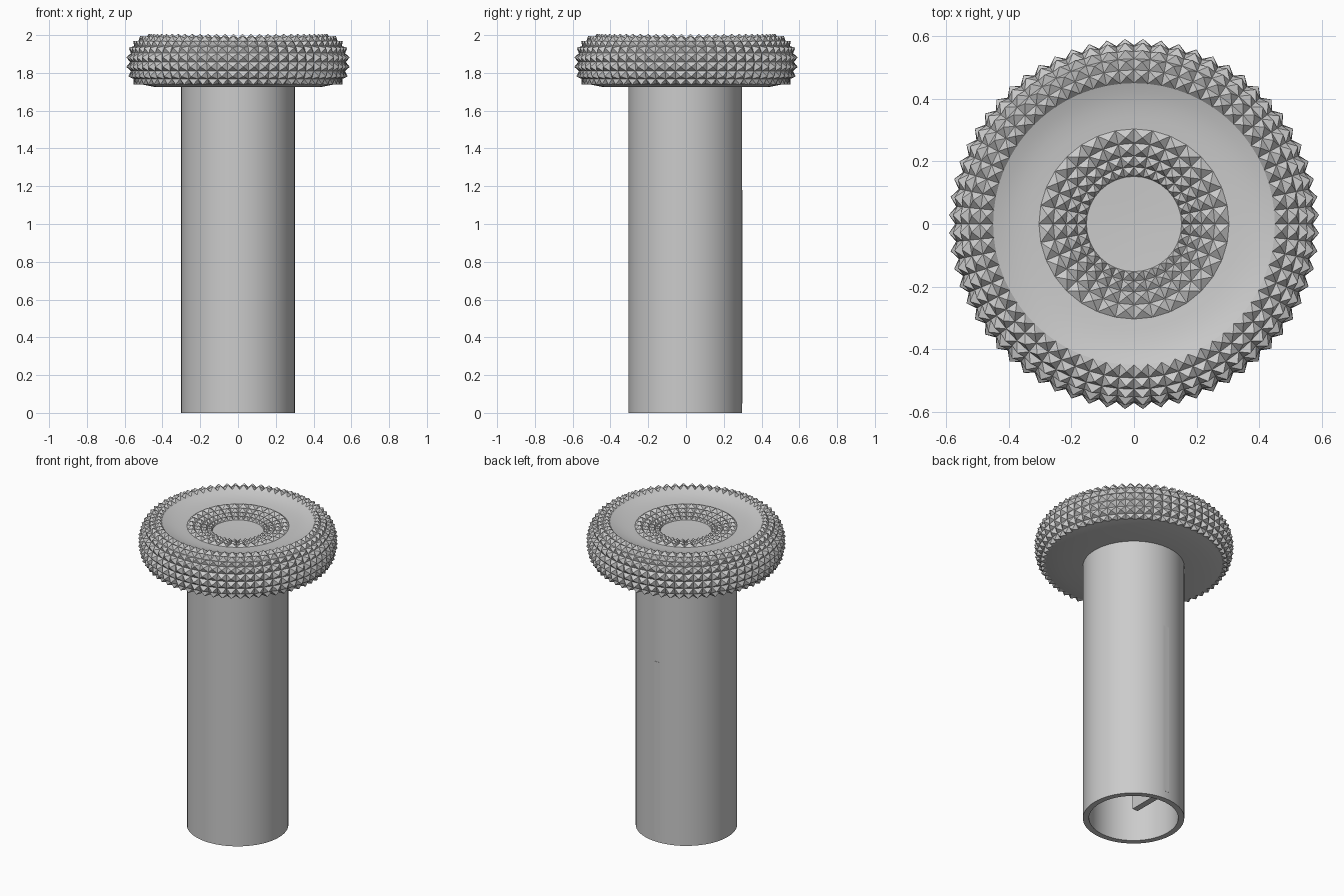
import bpy, bmesh, math

if "Cube" in bpy.data.objects:
    bpy.data.objects.remove(bpy.data.objects["Cube"])

steel = bpy.data.materials.new("plain grey")
steel.diffuse_color = (0.6, 0.6, 0.6, 1)
steel.use_nodes = True
steel.node_tree.nodes["Principled BSDF"].inputs["Base Color"].default_value = steel.diffuse_color


def lathe(name, profile, segs, smooth=True, stud=None, y=0.0):
    """Spin (radius, z) points about z; stud = pyramid height on every face."""
    bm = bmesh.new()
    rings = []
    for r, z in profile:
        if r == 0:
            rings.append([bm.verts.new((0, y, z))] * segs)
        else:
            rings.append([bm.verts.new((r * math.cos(2 * math.pi * j / segs),
                                        y + r * math.sin(2 * math.pi * j / segs), z))
                          for j in range(segs)])
    for a, b in zip(rings, rings[1:]):
        for j in range(segs):
            k = (j + 1) % segs
            corners = list(dict.fromkeys((a[j], a[k], b[k], b[j])))
            bm.faces.new(corners)
    bm.normal_update()
    if stud:
        bmesh.ops.poke(bm, faces=bm.faces[:], offset=stud, center_mode='MEAN')
        bm.normal_update()
    return finish(name, bm, smooth)


def finish(name, bm, smooth):
    me = bpy.data.meshes.new(name)
    bm.to_mesh(me)
    bm.free()
    me.materials.append(steel)
    ob = bpy.data.objects.new(name, me)
    bpy.context.collection.objects.link(ob)
    if smooth:
        bpy.ops.object.select_all(action='DESELECT')
        ob.select_set(True)
        bpy.context.view_layer.objects.active = ob
        bpy.ops.object.shade_smooth_by_angle(angle=math.radians(30))
    return ob


# Hollow stem, open at the bottom
lathe("stem", [(0, 1.715), (0.265, 1.715), (0.265, 0), (0.301, 0), (0.301, 1.73)],
      64, y=-0.004)

# Thin key rib inside the bore
bm = bmesh.new()
bmesh.ops.create_cube(bm, size=1)
for v in bm.verts:
    v.co.x *= 0.04
    v.co.y = 0.01 if v.co.y < 0 else 0.298
    v.co.z = 0.05 if v.co.z < 0 else 1.18
finish("key_rib", bm, False)

# Underside of the head with its chamfer
lathe("head_underside", [(0.28, 1.725), (0.44, 1.725), (0.525, 1.742)], 64)

# Studded rim of the head
lathe("studded_rim",
      [(0.525, 1.742), (0.552, 1.768), (0.567, 1.81), (0.571, 1.857), (0.567, 1.904),
       (0.55, 1.942), (0.528, 1.966), (0.492, 1.982), (0.45, 1.984)],
      64, smooth=False, stud=0.024)

# Smooth dished top
lathe("dish", [(0.45, 1.984), (0.42, 1.974), (0.38, 1.965), (0.34, 1.96), (0.30, 1.957)], 64)

# Studded ring in the dish
lathe("studded_ring",
      [(0.304, 1.957), (0.258, 1.951), (0.217, 1.943), (0.182, 1.934), (0.152, 1.925)],
      32, smooth=False, stud=0.02)

# Shallow centre button
lathe("centre_disc", [(0.152, 1.925), (0.08, 1.922), (0, 1.921)], 32)
